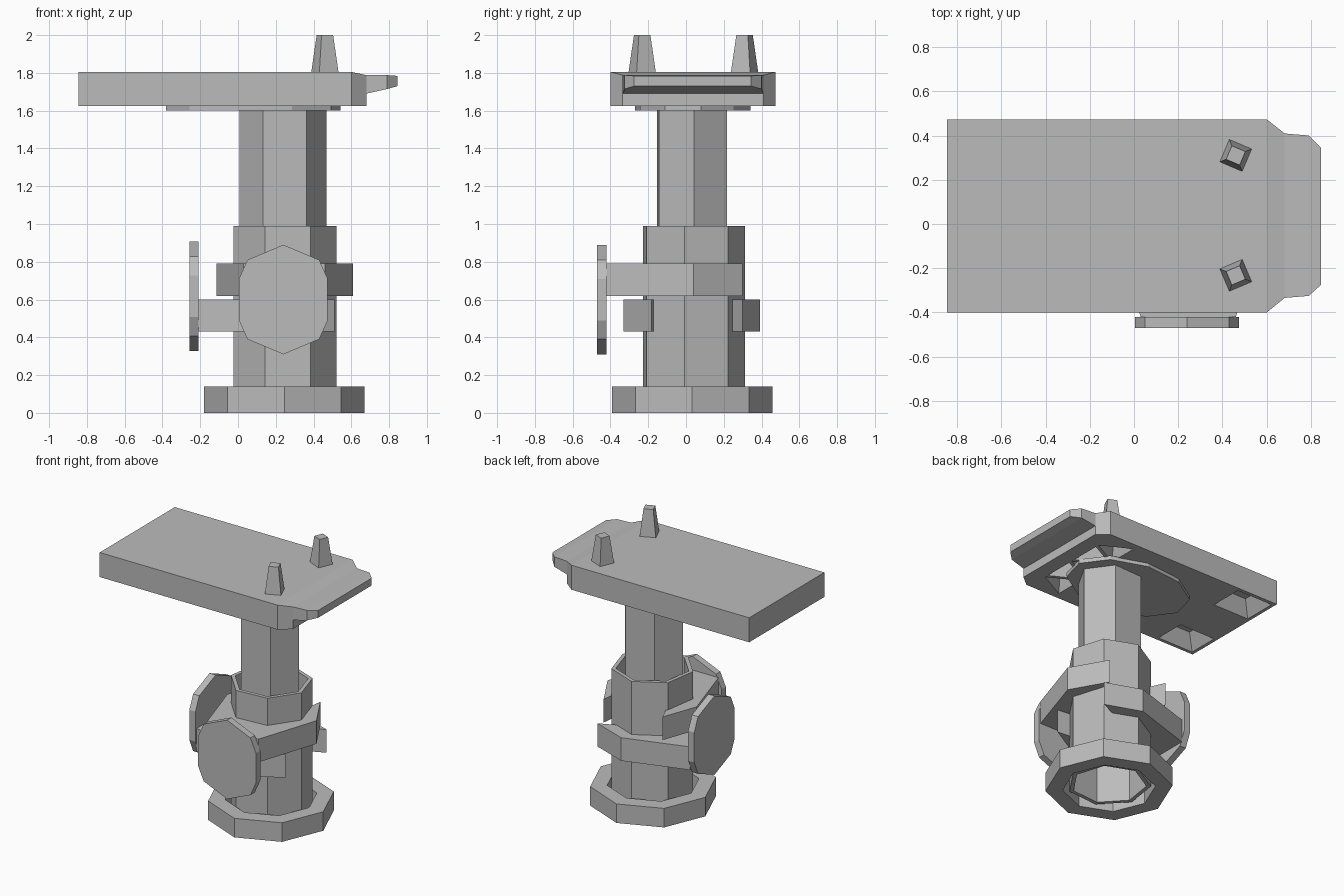
import bpy, bmesh
from math import cos, sin, radians, tau
from mathutils import Matrix, Vector

cube = bpy.data.objects.get("Cube")
if cube:
    bpy.data.objects.remove(cube, do_unlink=True)

grey = bpy.data.materials.new("plain_grey")
grey.use_nodes = True
grey.diffuse_color = (0.5, 0.5, 0.5, 1)
grey.node_tree.nodes["Principled BSDF"].inputs["Base Color"].default_value = (0.5, 0.5, 0.5, 1)

AXIS = (0.245, 0.033)   # vertical axis of the column


def ngon(n, rx, turn=0, centre=AXIS, ry=None):
    """Points of a regular or stretched polygon."""
    ry = ry or rx
    return [(centre[0] + rx * cos(radians(turn) + tau * i / n),
             centre[1] + ry * sin(radians(turn) + tau * i / n)) for i in range(n)]


def loft(bm, rings, caps=True):
    """Bridge rings of 3D points; close the ends or join last to first."""
    loops = [[bm.verts.new(p) for p in ring] for ring in rings]
    n = len(loops[0])
    pairs = list(zip(loops, loops[1:]))
    if caps:
        bm.faces.new(loops[0][::-1])
        bm.faces.new(loops[-1])
    else:
        pairs.append((loops[-1], loops[0]))
    for a, b in pairs:
        for i in range(n):
            j = (i + 1) % n
            bm.faces.new((a[i], a[j], b[j], b[i]))


def level(points, z):
    return [(x, y, z) for x, y in points]


def shrink(points, k):
    mid = sum((Vector(p) for p in points), Vector((0, 0))) / len(points)
    return [tuple(mid + (Vector(p) - mid) * k) for p in points]


def finish(name, bm, matrix=None):
    if matrix:
        bm.transform(matrix)
    bmesh.ops.recalc_face_normals(bm, faces=bm.faces)
    mesh = bpy.data.meshes.new(name)
    bm.to_mesh(mesh)
    bm.free()
    mesh.materials.append(grey)
    obj = bpy.data.objects.new(name, mesh)
    bpy.context.collection.objects.link(obj)
    return obj


def part(name, rings, caps=True, matrix=None):
    bm = bmesh.new()
    loft(bm, rings, caps)
    return finish(name, bm, matrix)


def pipe(name, outer, inner, z0, z1):
    return part(name, [level(outer, z0), level(outer, z1),
                       level(inner, z1), level(inner, z0)], caps=False)


# Column: base flange, hollow body, post
pipe("base_flange", ngon(8, 0.425), ngon(8, 0.31), 0, 0.14)
pipe("column_body", ngon(7, 0.28, -8.6), ngon(7, 0.25, -8.6), 0.03, 0.99)
post = ngon(6, 0.23, 3, (0.238, 0.031), 0.208)
part("upper_post", [level(post, 0.7), level(post, 1.61)])

# Two clamps with hand wheels, the second turned a quarter about the column
clamp = [(-0.02, 0.3), (-0.115, 0.04), (0.03, -0.42), (0.46, -0.42),
         (0.61, 0.04), (0.46, 0.3), (0.44, 0.12), (0.06, 0.12)]
quarter = [(0, 0.29), (0.19, 0.21), (0.235, 0.11)]
right = quarter + [(x, -z) for x, z in reversed(quarter)]
wheel = right + [(-x, z) for x, z in reversed(right) if x]
pivot = Matrix.Translation((*AXIS, 0))
quarter_turn = pivot @ Matrix.Rotation(radians(-90), 4, 'Z') @ pivot.inverted()
for side, turn, z, wheel_z in (("front", Matrix(), 0.62, 0.6), ("right", quarter_turn, 0.43, 0.618)):
    part(side + "_clamp", [level(clamp, z), level(clamp, z + 0.17)], matrix=turn)
    part(side + "_wheel", [[(0.24 + x, y, wheel_z + h) for x, h in wheel]
                           for y in (-0.47, -0.42)], matrix=turn)

# Table top
part("mount_disc", [level(ngon(10, 0.467, 8, (0.08, 0.035), 0.31), z) for z in (1.6, 1.63)])
slab = [(-0.845, -0.4), (0.6, -0.4), (0.6, 0.473), (-0.845, 0.473)]
table = part("table_top", [level(slab, 1.625), level(slab, 1.805)])

# Tapered pockets in the underside
bm = bmesh.new()
pockets = []
for y0, y1 in ((-0.375, -0.15), (0.2, 0.445)):
    pockets.append([(-0.82, y0), (-0.53, y0), (-0.53, y1), (-0.82, y1)])
for i in range(5):
    y = -0.24 + 0.138 * i
    wide, tip = (0.57, 0.36) if i % 2 else (0.36, 0.57)
    pockets.append([(wide, y - 0.11), (tip, y), (wide, y + 0.11)])
for outline in pockets:
    loft(bm, [level(shrink(outline, 1.05), 1.615), level(shrink(outline, 0.55), 1.73)])
cutter = finish("pocket_cutter", bm)
cutter.hide_render = True
cut = table.modifiers.new("pockets", 'BOOLEAN')
cut.operation = 'DIFFERENCE'
cut.solver = 'EXACT'
cut.object = cutter
bpy.context.view_layer.objects.active = table
table.select_set(True)
bpy.ops.object.modifier_apply(modifier=cut.name)
bpy.data.objects.remove(cutter, do_unlink=True)

# Chamfered nose and thin lip, lofted along x as (x, y range, z range)
for name, sections in (
        ("table_nose", [(0.6, -0.4, 0.473, 1.625, 1.805), (0.68, -0.335, 0.41, 1.625, 1.788)]),
        ("table_lip", [(0.67, -0.335, 0.41, 1.688, 1.788), (0.79, -0.325, 0.4, 1.715, 1.788),
                       (0.845, -0.275, 0.345, 1.73, 1.784)])):
    part(name, [[(x, y0, z0), (x, y1, z0), (x, y1, z1), (x, y0, z1)]
                for x, y0, y1, z0, z1 in sections])

# Tapered pegs
for name, y, turn in (("back_peg", 0.31, 22), ("front_peg", -0.232, -22)):
    part(name, [level(ngon(4, r, turn, (0.46, y)), z) for r, z in ((0.08, 1.79), (0.047, 2.0))])
